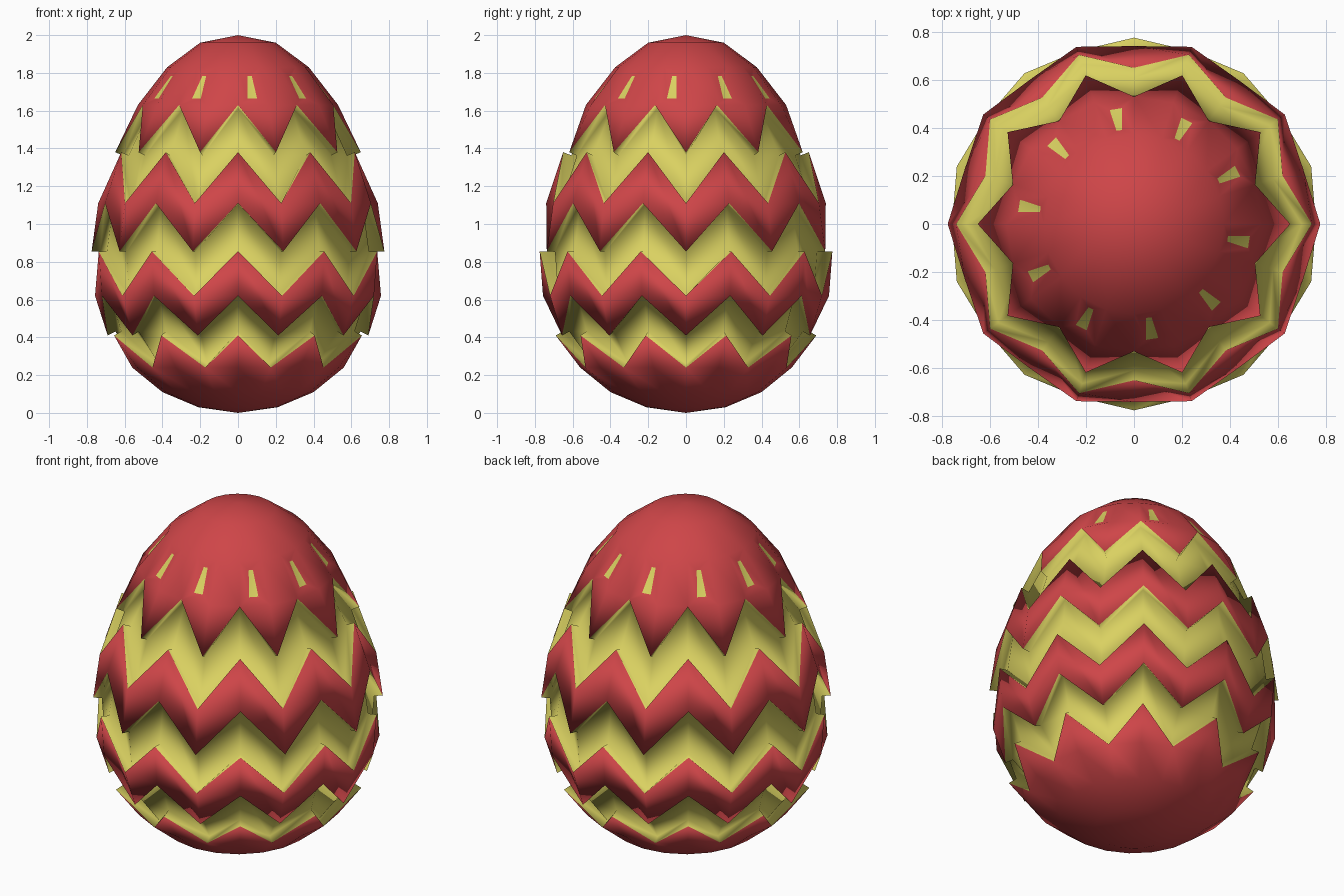
import bpy, bmesh, math

if "Cube" in bpy.data.objects:
    bpy.data.objects.remove(bpy.data.objects["Cube"])

# Egg profile, top to bottom: radius and height of each ring
PROFILE = [(0, 2.0), (.20, 1.96), (.375, 1.83), (.53, 1.63), (.65, 1.38), (.74, 1.11),
           (.775, .855), (.757, .62), (.69, .41), (.56, .24), (.40, .11), (.21, .03), (0, 0)]
N = 20
GROOVE = 0.045


def colour(name, rgb):
    m = bpy.data.materials.new(name)
    m.diffuse_color = (*rgb, 1)
    m.use_nodes = True
    m.node_tree.nodes["Principled BSDF"].inputs["Base Color"].default_value = m.diffuse_color
    return m


bm = bmesh.new()
grid = {}
for i, (r, z) in enumerate(PROFILE[1:-1], 1):
    for k in range(N):
        a = 2 * math.pi * k / N
        grid[i, k] = bm.verts.new((r * math.cos(a), r * math.sin(a), z))
top = bm.verts.new((0, 0, 2))
bottom = bm.verts.new((0, 0, 0))

# Loops as ring numbers for (even, odd) columns; unequal pairs are zigzags
LOOPS = [(1, 1), (2, 2), (3, 3), (4, 3), (5, 4), (6, 5), (7, 6), (8, 7), (9, 8),
         (9, 9), (10, 10), (11, 11)]
BANDS = {3, 5, 7}          # strips that become yellow grooves
grooves, marks = [], []
for s, (a, b) in enumerate(zip(LOOPS, LOOPS[1:])):
    for k in range(N):
        n = (k + 1) % N
        ring = [grid[a[k % 2], k], grid[b[k % 2], k], grid[b[n % 2], n], grid[a[n % 2], n]]
        f = bm.faces.new(list(dict.fromkeys(ring)))
        if s in BANDS:
            grooves.append(f)
        if s == 1 and k % 2 == 1:
            marks.append(f)

# Caps
for k in range(N):
    n = (k + 1) % N
    bm.faces.new((top, grid[1, k], grid[1, n]))
    bm.faces.new((bottom, grid[11, n], grid[11, k]))
bmesh.ops.recalc_face_normals(bm, faces=bm.faces)
bm.normal_update()

# Sunken zigzag bands, including their walls
for f in grooves:
    f.material_index = 1
walls = bmesh.ops.inset_region(bm, faces=grooves, thickness=0.0005, depth=-GROOVE,
                               use_even_offset=True)
for f in walls["faces"]:
    f.material_index = 1

# Small wedge marks near the top
bmesh.ops.inset_individual(bm, faces=marks, thickness=0.052, depth=-0.01,
                           use_even_offset=True)
for f in marks:
    f.material_index = 1

for f in bm.faces:
    f.smooth = True
mesh = bpy.data.meshes.new("decorated_egg")
bm.to_mesh(mesh)
bm.free()
mesh.materials.append(colour("red_shell", (.62, .06, .065)))
mesh.materials.append(colour("yellow_band", (.70, .64, .12)))
egg = bpy.data.objects.new("decorated_egg", mesh)
bpy.context.collection.objects.link(egg)
